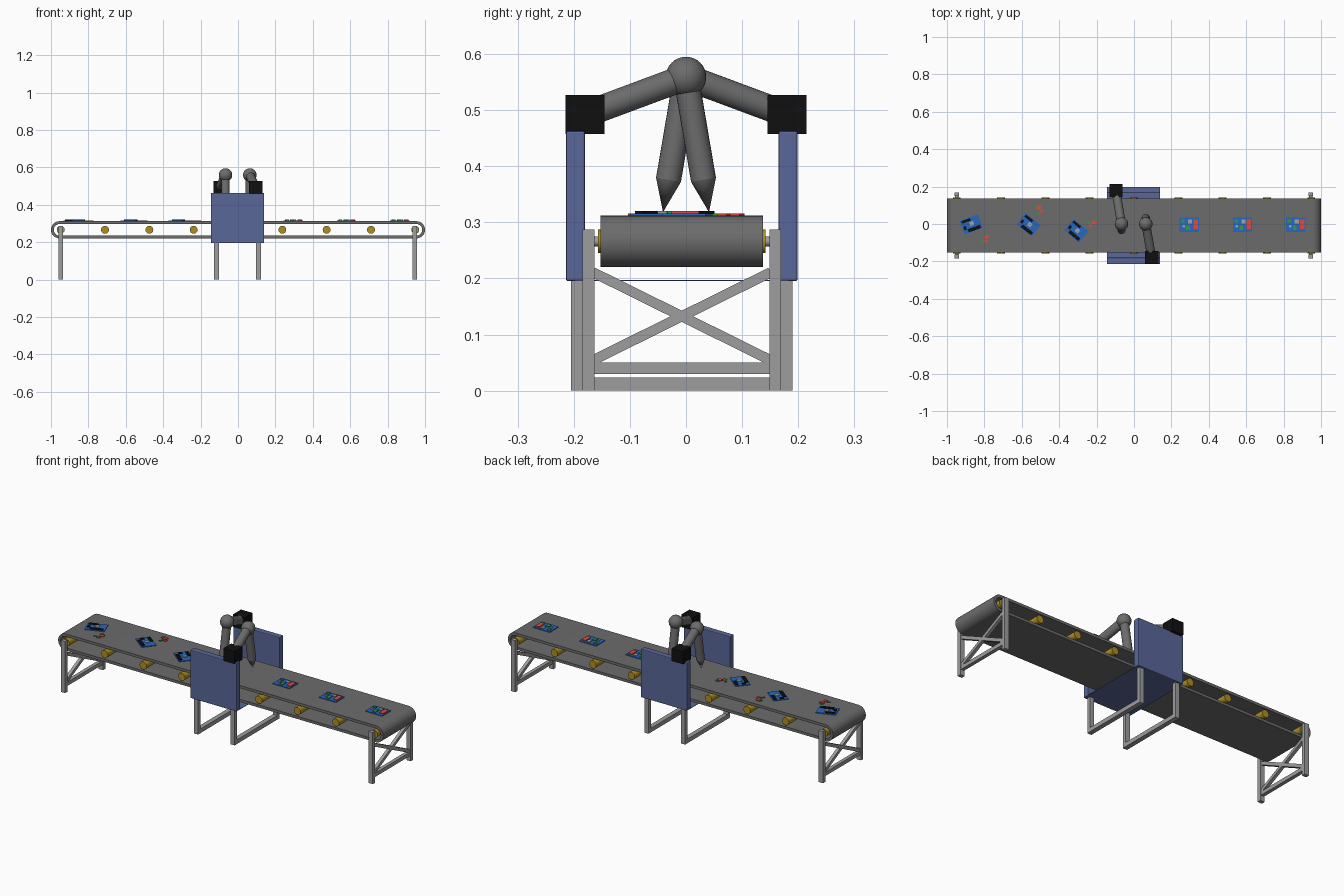
import bpy, bmesh, math
from mathutils import Vector, Matrix

if "Cube" in bpy.data.objects:
    bpy.data.objects.remove(bpy.data.objects["Cube"], do_unlink=True)


def material(name, r, g, b):
    m = bpy.data.materials.new(name)
    m.use_nodes = True
    m.diffuse_color = (r, g, b, 1)
    m.node_tree.nodes["Principled BSDF"].inputs["Base Color"].default_value = (r, g, b, 1)
    return m


DARK = material("dark grey", .15, .15, .15)
STEEL = material("steel grey", .34, .34, .34)
BLUE = material("panel blue", .10, .135, .32)
BLACK = material("black", .005, .005, .005)
GOLD = material("roller yellow", .42, .27, .015)
BOARD = material("board blue", .02, .14, .53)
RED = material("red", .75, .07, .05)
GREEN = material("green", .03, .33, .06)
CHIP = material("chip grey", .33, .38, .4)

MID = -.0075      # middle of the conveyor in y
BELT_TOP = .312


def finish(name, bm, mat, smooth=False):
    bmesh.ops.recalc_face_normals(bm, faces=bm.faces)
    me = bpy.data.meshes.new(name)
    bm.to_mesh(me)
    bm.free()
    me.materials.append(mat)
    ob = bpy.data.objects.new(name, me)
    bpy.context.collection.objects.link(ob)
    if smooth:
        bpy.ops.object.select_all(action='DESELECT')
        ob.select_set(True)
        bpy.context.view_layer.objects.active = ob
        bpy.ops.object.shade_smooth_by_angle(angle=math.radians(35))
    return ob


def box(name, centre, size, mat, frame=Matrix()):
    bm = bmesh.new()
    bmesh.ops.create_cube(bm, size=1, matrix=frame @ Matrix.Translation(centre) @ Matrix.Diagonal((*size, 1)))
    return finish(name, bm, mat)


def rod(name, a, b, r1, r2, mat):
    a, b = Vector(a), Vector(b)
    turn = (b - a).to_track_quat('Z', 'Y').to_matrix().to_4x4()
    bm = bmesh.new()
    bmesh.ops.create_cone(bm, cap_ends=True, segments=24, radius1=r1, radius2=r2, depth=(b - a).length,
                          matrix=Matrix.Translation((a + b) / 2) @ turn)
    bmesh.ops.remove_doubles(bm, verts=bm.verts, dist=1e-5)
    return finish(name, bm, mat, True)


def beam(name, a, b, width, mat):
    # square bar lying in the y-z plane
    a, b = Vector(a), Vector(b)
    angle = math.atan2(b.z - a.z, b.y - a.y)
    frame = Matrix.Translation((a + b) / 2) @ Matrix.Rotation(angle, 4, 'X')
    return box(name, (0, 0, 0), (width, (b - a).length, width), mat, frame)


# Conveyor belt: hollow band with round ends
def band_loop(bm, radius, y):
    loop = []
    for side in (1, -1):
        for i in range(17):
            a = math.pi * (i / 16 - .5)
            loop.append(bm.verts.new((side * (.954 + radius * math.cos(a)), y, .266 + side * radius * math.sin(a))))
    return loop


bm = bmesh.new()
loops = [band_loop(bm, r, y) for r, y in ((.046, -.152), (.046, .137), (.031, .137), (.031, -.152))]
for k, loop in enumerate(loops):
    nxt = loops[(k + 1) % 4]
    for i in range(len(loop)):
        j = (i + 1) % len(loop)
        bm.faces.new((loop[i], loop[j], nxt[j], nxt[i]))
finish("conveyor_belt", bm, DARK, True)

# Rollers
for i in range(9):
    x = -.948 + i * .237
    rod(f"roller_{i + 1}", (x, -.157, .266), (x, .142, .266), .021, .021, GOLD)

# End trestles with crossed braces
for side, x in (("right", -.948), ("left", .945)):
    for end, y in (("front", -.174), ("back", .159)):
        box(f"{side}_{end}_leg", (x, y, .1435), (.026, .021, .287), STEEL)
        rod(f"{side}_{end}_axle", (x, MID, .266), (x, y, .266), .009, .009, STEEL)
    box(f"{side}_lower_rail", (x, MID, .04), (.02, .312, .021), STEEL)
    beam(f"{side}_brace_a", (x, -.166, .054), (x, .151, .211), .018, STEEL)
    beam(f"{side}_brace_b", (x, -.166, .211), (x, .151, .054), .018, STEEL)

# Centre station: U frames, floor plate and side panels
for side, x in (("right", -.115), ("left", .11)):
    for end, y in (("front", -.1945), ("back", .1795)):
        box(f"station_{side}_{end}_leg", (x, y, .098), (.026, .021, .196), STEEL)
    box(f"station_{side}_foot_rail", (x, MID, .012), (.026, .36, .023), STEEL)
box("station_floor", (-.0025, MID, .1965), (.284, .38, .002), BLUE)
for end, y in (("front", -.197), ("back", .182)):
    panel = box(f"{end}_panel", (-.0025, y, .329), (.284, .034, .268), BLUE)
    bevel = panel.modifiers.new("soft_edges", 'BEVEL')
    bevel.width = .004
    bevel.segments = 2

# Two robot arms, one per panel
for end, s in (("front", 1), ("back", -1)):
    motor = Vector((s * .096 - .001, -s * .18, .492))
    elbow = Vector((s * .065 - .002, 0, .559))
    tip = elbow + Vector((0, s * .041, -.241))
    wrist = elbow.lerp(tip, .76)
    box(f"{end}_arm_motor", motor, (.07, .07, .07), BLACK)
    rod(f"{end}_upper_arm", motor, elbow, .0235, .0235, DARK)
    bm = bmesh.new()
    bmesh.ops.create_uvsphere(bm, u_segments=24, v_segments=16, radius=.036, matrix=Matrix.Translation(elbow))
    finish(f"{end}_elbow", bm, DARK, True)
    rod(f"{end}_forearm", elbow, wrist, .0225, .0225, DARK)
    rod(f"{end}_tool_tip", wrist, tip, .0225, 0, DARK)


def circuit_board(name, x, y, degrees, parts):
    frame = Matrix.Translation((x, y, BELT_TOP)) @ Matrix.Rotation(math.radians(degrees), 4, 'Z')
    box(name, (0, 0, .002), (.104, .078, .004), BOARD, frame)
    for i, (px, py, w, d, mat) in enumerate(parts):
        box(f"{name}_part_{i + 1}", (px, py, .0055), (w, d, .005), mat, frame)


# Finished boards, then boards still missing parts
FULL = ((.034, .002, .024, .05, RED), (-.006, -.016, .02, .026, GREEN), (.005, .017, .022, .02, CHIP),
        (-.034, .02, .018, .014, GREEN), (-.03, -.008, .014, .012, CHIP))
BARE = ((.008, -.027, .07, .018, BLACK), (-.02, .027, .05, .014, BLACK), (.004, .004, .022, .022, CHIP),
        (-.038, -.008, .014, .02, BLACK))
for i, x in enumerate((.295, .58, .865)):
    circuit_board(f"finished_board_{i + 1}", x, -.004, 0, FULL)
for i, (x, y, turn) in enumerate(((-.87, -.002, 20), (-.563, -.004, -38), (-.308, -.036, -40))):
    circuit_board(f"bare_board_{i + 1}", x, y, turn, BARE)

# Loose components beside the bare boards
LOOSE = ((.008, .004, .026, .018, RED), (-.004, -.018, .018, .014, RED),
         (-.022, -.008, .02, .008, GREEN), (.004, .022, .018, .008, GREEN))
for i, (x, y, turn) in enumerate(((-.795, -.075, 20), (-.508, .08, 60), (-.222, .006, -20))):
    frame = Matrix.Translation((x, y, BELT_TOP)) @ Matrix.Rotation(math.radians(turn), 4, 'Z')
    for k, (px, py, w, d, mat) in enumerate(LOOSE):
        box(f"loose_part_{i + 1}_{k + 1}", (px, py, .002), (w, d, .004), mat, frame)
